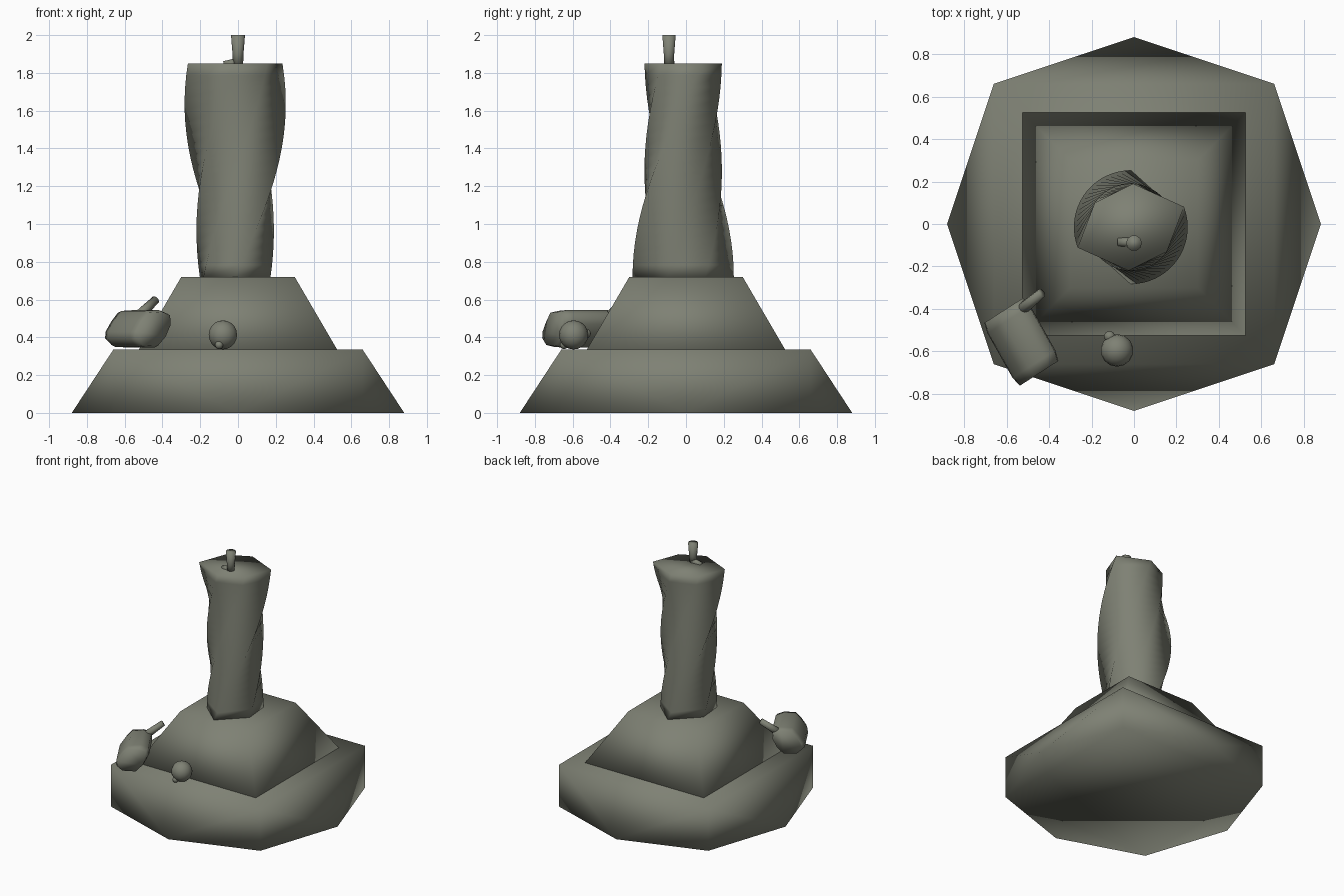
import bpy, bmesh, math
from mathutils import Vector, Matrix

if "Cube" in bpy.data.objects:
    bpy.data.objects.remove(bpy.data.objects["Cube"])

stone = bpy.data.materials.new("grey_green_stone")
stone.diffuse_color = (0.21, 0.22, 0.175, 1)
stone.use_nodes = True
stone.node_tree.nodes["Principled BSDF"].inputs["Base Color"].default_value = stone.diffuse_color


def finish(name, bm):
    """Turn a bmesh into a fully smooth-shaded object."""
    bmesh.ops.recalc_face_normals(bm, faces=bm.faces)
    for f in bm.faces:
        f.smooth = True
    me = bpy.data.meshes.new(name)
    bm.to_mesh(me)
    bm.free()
    me.materials.append(stone)
    ob = bpy.data.objects.new(name, me)
    bpy.context.collection.objects.link(ob)
    return ob


def loft(name, rings):
    """Skin equal-length rings of points and cap both ends."""
    bm = bmesh.new()
    vs = [[bm.verts.new(p) for p in r] for r in rings]
    n = len(vs[0])
    for a, b in zip(vs, vs[1:]):
        for i in range(n):
            j = (i + 1) % n
            bm.faces.new((a[i], a[j], b[j], b[i]))
    bm.faces.new(vs[0][::-1])
    bm.faces.new(vs[-1])
    return finish(name, bm)


def square(h, z):
    return [(-h, -h, z), (h, -h, z), (h, h, z), (-h, h, z)]


def tube(name, path, radii, sides=10):
    """Round tube along a short path, mitred at the bends."""
    pts = [Vector(p) for p in path]
    rings = []
    for i, p in enumerate(pts):
        d = pts[min(i + 1, len(pts) - 1)] - pts[max(i - 1, 0)]
        side = Vector((0, 1, 0)).cross(d).normalized()
        up = d.normalized().cross(side)
        rings.append([p + radii[i] * (side * math.cos(t) + up * math.sin(t))
                      for t in (math.tau * k / sides for k in range(sides))])
    return loft(name, rings)


# Base: square top, bottom edges pushed out to a point at the middle
bm = bmesh.new()
top = [bm.verts.new(p) for p in square(0.66, 0.335)]
low = [bm.verts.new(p) for p in square(0.66, 0)]
mid = [bm.verts.new(p) for p in ((0, -0.88, 0), (0.88, 0, 0), (0, 0.88, 0), (-0.88, 0, 0))]
for i in range(4):
    j = (i + 1) % 4
    bm.faces.new((top[i], mid[i], top[j]))
    bm.faces.new((top[i], low[i], mid[i]))
    bm.faces.new((top[j], mid[i], low[j]))
bm.faces.new(top)
bm.faces.new([v for pair in zip(low, mid) for v in pair][::-1])
finish("base", bm)

# Upper step
loft("upper_step", [square(0.525, 0.335), square(0.30, 0.72)])

# Twisted candle: elongated six-sided section turning as it rises
section = [(0.268, 21), (0.205, 87), (0.205, 146)]
section += [(r, a + 180) for r, a in section]
STEPS = 18
rings = []
for k in range(STEPS + 1):
    f = k / STEPS
    rings.append([(-0.015 + r * math.cos(math.radians(a - 111 * (1 - f))),
                   -0.015 + r * math.sin(math.radians(a - 111 * (1 - f))),
                   0.72 + 1.13 * f) for r, a in section])
loft("candle", rings)

# Wick with a small foot trailing to the left
tube("wick", [(0, -0.09, 1.84), (0, -0.09, 1.90), (0, -0.09, 2.0)], [0.027, 0.029, 0.037])
tube("wick_foot", [(-0.075, -0.085, 1.842), (0, -0.085, 1.855)], [0.02, 0.025])

# Ball with two little nubs
for name, c, r in (("ball", (-0.08, -0.595, 0.413), 0.077),
                   ("ball_nub_front", (-0.10, -0.645, 0.36), 0.022),
                   ("ball_nub_back", (-0.115, -0.53, 0.42), 0.026)):
    bm = bmesh.new()
    bmesh.ops.create_uvsphere(bm, u_segments=14, v_segments=10, radius=r,
                              matrix=Matrix.Translation(c))
    finish(name, bm)

# Lying jar: lopsided rounded section swept along its length
u, v = Vector((0.49, -0.87, 0)), Vector((0.84, 0.54, 0))
outline = [(-0.12, 0.39), (-0.075, 0.35), (0.03, 0.345), (0.085, 0.40), (0.12, 0.47),
           (0.115, 0.525), (0.06, 0.545), (-0.03, 0.54), (-0.075, 0.49), (-0.115, 0.43)]
rings = []
for t, s in ((-0.17, 0.9), (-0.12, 1.0), (0.0, 1.0), (0.12, 1.0), (0.17, 0.9)):
    c = Vector((-0.53, -0.555, 0)) + u * t
    rings.append([c + v * a * s + Vector((0, 0, 0.445 + (z - 0.445) * s))
                  for a, z in outline])
loft("jar", rings)
tube("jar_handle", [(-0.55, -0.42, 0.49), (-0.435, -0.325, 0.60)], [0.03, 0.022])
